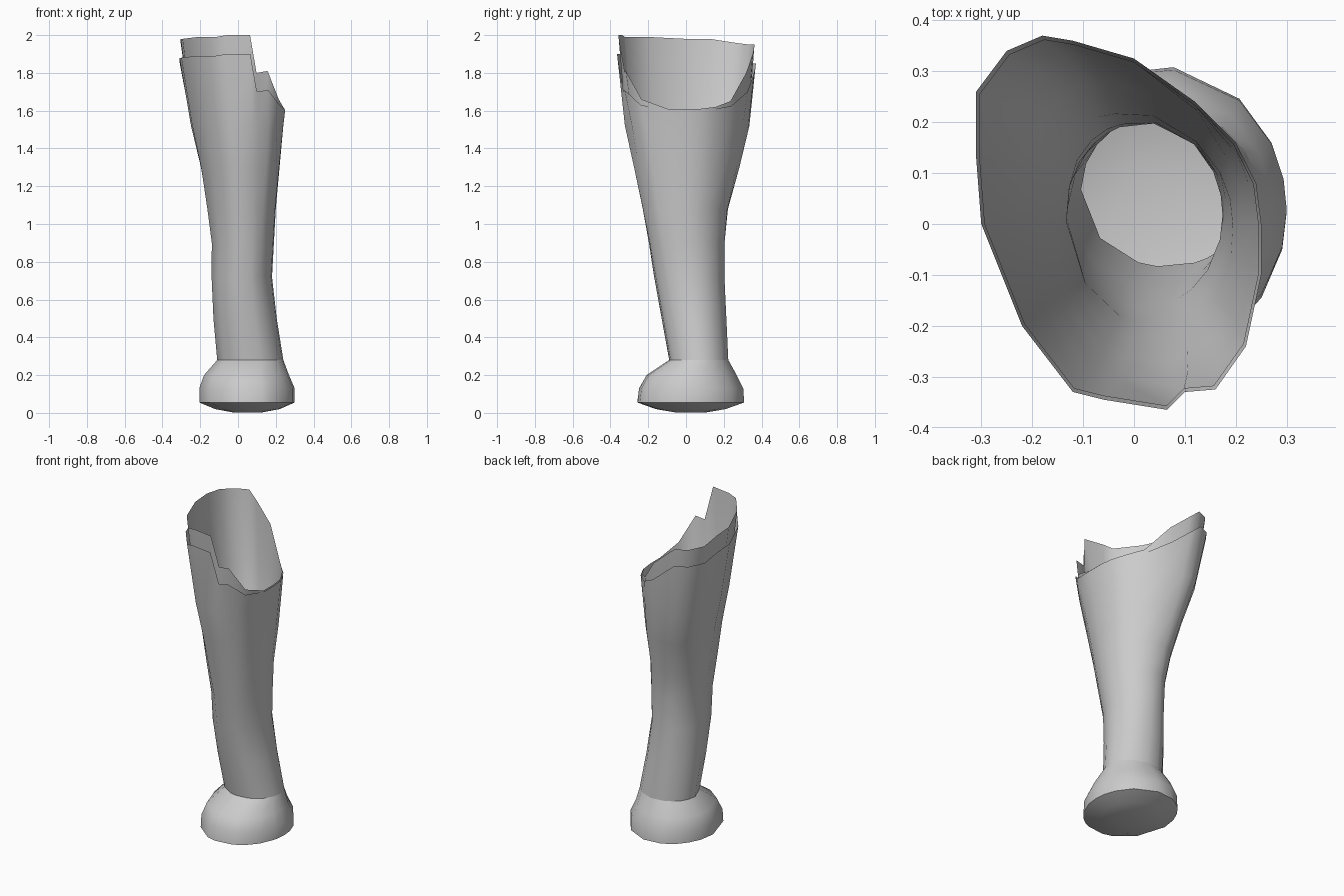
import bpy
import bmesh
import math
from mathutils import Vector

cube = bpy.data.objects.get("Cube")
if cube:
    bpy.data.objects.remove(cube, do_unlink=True)

grey = bpy.data.materials.new("plain grey")
grey.use_nodes = True
colour = (0.6, 0.6, 0.6, 1)
grey.diffuse_color = colour
grey.node_tree.nodes["Principled BSDF"].inputs["Base Color"].default_value = colour

# Rim of the socket, counter-clockwise: x, y and height of the liner edge
RIM = [
    (.25, 0, 1.61), (.24, .08, 1.61), (.2, .16, 1.62), (.12, .24, 1.65),
    (0, .325, 1.8), (-.12, .36, 1.9), (-.18, .37, 1.95), (-.25, .34, 1.95),
    (-.31, .26, 1.96), (-.31, .13, 1.98), (-.3, 0, 1.98), (-.22, -.2, 1.99),
    (-.12, -.33, 1.99), (-.06, -.345, 2), (.065, -.365, 2), (.1, -.33, 1.8),
    (.16, -.325, 1.81), (.22, -.24, 1.66), (.25, -.1, 1.61),
]

# Extents of the leg at each level: z, left, right, front, back
SHIN = [
    (.28, -.11, .24, -.09, .225), (.5, -.13, .205, -.13, .215),
    (.72, -.14, .18, -.17, .205), (.9, -.14, .19, -.2, .21),
    (1.08, -.165, .2, -.235, .23), (1.3, -.2, .22, -.28, .29),
    (1.52, -.25, .24, -.325, .335),
]
FOOT = [
    (.055, -.205, .3, -.26, .31), (.13, -.205, .3, -.25, .305),
    (.2, -.18, .27, -.21, .27), SHIN[0],
]
SOLE = [(0.003, -.03, .13, -.06, .11), (.02, -.12, .22, -.16, .21), FOOT[0]]


def level_ring(level, inset=0):
    """Section of the leg, turning from an ellipse into the rim outline."""
    z, left, right, front, back = level
    centre = Vector(((left + right) / 2, (front + back) / 2, z))
    half_x = (right - left) / 2 - inset
    half_y = (back - front) / 2 - inset
    blend = max(0, min(1, (z - .7) / .9))
    ring = []
    for x, y, height in RIM:
        shape = Vector(((x + .03) / .28, y / .365))
        shape = shape.normalized().lerp(shape, blend)
        ring.append(centre + Vector((shape.x * half_x, shape.y * half_y, 0)))
    return ring


def rim_ring(inset=0, drop=0):
    """Uneven upper edge; the drop fades out where the edge is low."""
    ring = []
    for x, y, height in RIM:
        fade = max(0, min(1, (height - 1.6) / .2))
        scale = 1 - inset / .3
        ring.append(Vector((x * scale, y * scale, height - drop * fade)))
    return ring


def loft(name, rings, cap_start=False):
    """Skin a stack of rings and shade it smoothly."""
    bm = bmesh.new()
    loops = [[bm.verts.new(point) for point in ring] for ring in rings]
    count = len(RIM)
    for lower, upper in zip(loops, loops[1:]):
        for i in range(count):
            j = (i + 1) % count
            bm.faces.new((lower[i], lower[j], upper[j], upper[i]))
    if cap_start:
        bm.faces.new(list(reversed(loops[0])))
    mesh = bpy.data.meshes.new(name)
    bm.to_mesh(mesh)
    bm.free()
    mesh.materials.append(grey)
    part = bpy.data.objects.new(name, mesh)
    bpy.context.collection.objects.link(part)
    bpy.ops.object.select_all(action="DESELECT")
    part.select_set(True)
    bpy.context.view_layer.objects.active = part
    bpy.ops.object.shade_smooth_by_angle(angle=math.radians(50))
    return part


# Outer leg shell with the lower edge line
loft("outer_shell", [level_ring(level) for level in SHIN] + [rim_ring(drop=.1)])

# Thin liner standing above the shell
loft("inner_liner", [level_ring(level, .006) for level in SHIN] + [rim_ring(.006)])

# Rounded foot and its shallow domed sole
loft("foot", [level_ring(level) for level in FOOT])
loft("sole", [level_ring(level) for level in SOLE], cap_start=True)
